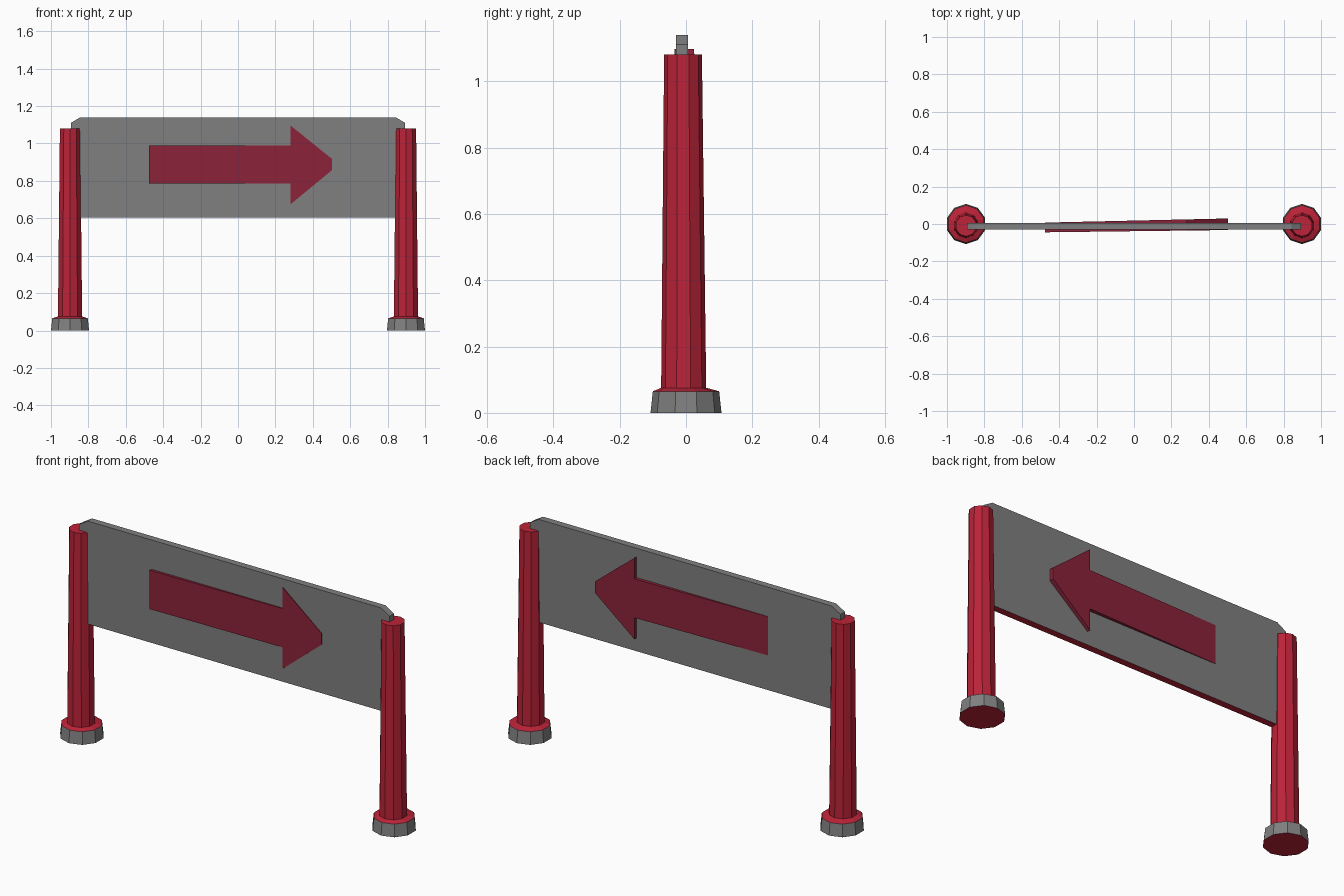
import bpy, bmesh, math

if "Cube" in bpy.data.objects:
    bpy.data.objects.remove(bpy.data.objects["Cube"])


def material(name, rgb):
    m = bpy.data.materials.new(name)
    m.diffuse_color = (*rgb, 1)
    m.use_nodes = True
    m.node_tree.nodes["Principled BSDF"].inputs["Base Color"].default_value = m.diffuse_color
    return m


RED = material("red", (0.50, 0.017, 0.040))
DARK_RED = material("dark red", (0.26, 0.017, 0.042))
GREY = material("grey", (0.215, 0.215, 0.215))


def finish(name, bm, mats):
    bmesh.ops.recalc_face_normals(bm, faces=bm.faces)
    me = bpy.data.meshes.new(name)
    bm.to_mesh(me)
    bm.free()
    for m in mats:
        me.materials.append(m)
    ob = bpy.data.objects.new(name, me)
    bpy.context.collection.objects.link(ob)
    return ob


def lathe(name, cx, rings, mats, grey_bands=()):
    """Stack of decagons (radius, y centre, z) with capped ends."""
    bm = bmesh.new()
    n = 10
    loops = []
    for r, cy, z in rings:
        loops.append([bm.verts.new((cx + r * math.sin(2 * math.pi * i / n),
                                    cy + r * math.cos(2 * math.pi * i / n), z))
                      for i in range(n)])
    for k in range(len(loops) - 1):
        a, b = loops[k], loops[k + 1]
        for i in range(n):
            j = (i + 1) % n
            f = bm.faces.new((a[i], a[j], b[j], b[i]))
            f.material_index = 1 if k in grey_bands else 0
    bm.faces.new(loops[0])
    bm.faces.new(loops[-1])
    return finish(name, bm, mats)


def plate(name, outline, front, back, mats):
    """Extrude an x-z outline between two depth functions of x."""
    bm = bmesh.new()
    f = [bm.verts.new((x, front(x), z)) for x, z in outline]
    b = [bm.verts.new((x, back(x), z)) for x, z in outline]
    bm.faces.new(f)
    bm.faces.new(b)
    for i in range(len(f)):
        j = (i + 1) % len(f)
        bm.faces.new((f[i], f[j], b[j], b[i]))
    return finish(name, bm, mats)


# Posts and feet: grey foot sides, red elsewhere
for side, cx in (("left", -0.898), ("right", 0.898)):
    lathe(side + "_foot", cx,
          [(0.107, 0, 0), (0.100, 0, 0.065), (0.070, -0.006, 0.075)],
          [RED, GREY], grey_bands=(0,))
    lathe(side + "_post", cx,
          [(0.068, -0.007, 0.07), (0.057, -0.009, 1.08)], [RED])

# Sign panel with clipped top corners and a red underside
panel = plate("sign_panel",
              [(-0.893, 0.605), (0.893, 0.605), (0.893, 1.11),
               (0.843, 1.14), (-0.843, 1.14), (-0.893, 1.11)],
              lambda x: -0.030, lambda x: 0.006, [GREY, RED])
for p in panel.data.polygons:
    if p.normal.z < -0.5:
        p.material_index = 1

# Arrow passing through the panel at a slight angle
plate("arrow",
      [(-0.477, 0.786), (0.28, 0.786), (0.28, 0.674), (0.503, 0.858),
       (0.503, 0.917), (0.28, 1.097), (0.28, 0.988), (-0.477, 0.988)],
      lambda x: -0.0385 + 0.0125 * x, lambda x: 0.0182 + 0.0225 * x,
      [DARK_RED])
